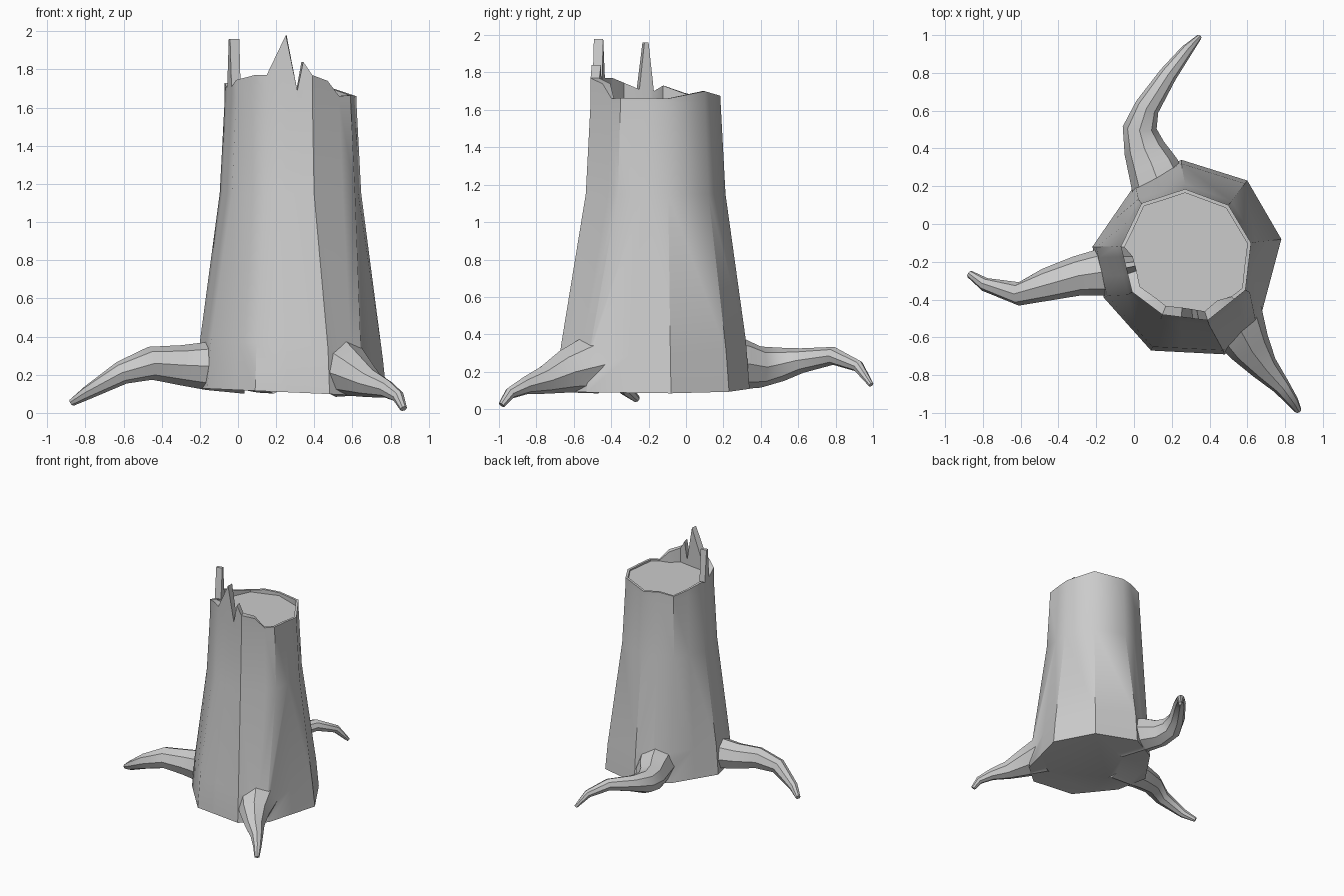
import bpy, bmesh, math
from mathutils import Vector

if "Cube" in bpy.data.objects:
    bpy.data.objects.remove(bpy.data.objects["Cube"])

CENTRE = Vector((0.275, -0.165))
# matching nine-sided outlines of the broken top and the flared foot
TOP = [(0.04, 0.11), (0.27, 0.185), (0.50, 0.10), (0.62, -0.10), (0.59, -0.35),
       (0.39, -0.51), (0.15, -0.48), (-0.01, -0.36), (-0.07, -0.12)]
FOOT = [(0.0, 0.20), (0.25, 0.34), (0.60, 0.23), (0.78, -0.08), (0.66, -0.53),
        (0.48, -0.69), (0.09, -0.67), (-0.16, -0.39), (-0.22, -0.12)]
# broken rim: position along the outline (corner index), height
RIM = [(0, 1.665), (0.5, 1.685), (1, 1.675), (2, 1.70), (3, 1.66), (3.5, 1.665),
       (4, 1.665), (4.3, 1.66), (4.6, 1.74), (5, 1.77), (5.2, 1.84), (5.33, 1.69),
       (5.58, 1.98), (6, 1.77), (6.4, 1.77), (7, 1.745), (7.4, 1.71), (7.53, 1.96),
       (7.64, 1.96), (7.78, 1.70), (8, 1.73), (8.5, 1.69)]
FLOOR = 1.65


def along(outline, t, scale=1.0):
    i = int(t)
    a, b = Vector(outline[i % 9]), Vector(outline[(i + 1) % 9])
    return CENTRE + (a.lerp(b, t - i) - CENTRE) * scale


def loft(name, rings):
    """Closed skin through equal-length rings, capped at both ends."""
    bm = bmesh.new()
    rows = [[bm.verts.new(p) for p in ring] for ring in rings]
    n = len(rows[0])
    for a, b in zip(rows, rows[1:]):
        for i in range(n):
            j = (i + 1) % n
            bm.faces.new((a[i], a[j], b[j], b[i]))
    bm.faces.new(rows[0])
    bm.faces.new(rows[-1])
    bmesh.ops.recalc_face_normals(bm, faces=bm.faces)
    mesh = bpy.data.meshes.new(name)
    bm.to_mesh(mesh)
    bm.free()
    obj = bpy.data.objects.new(name, mesh)
    bpy.context.collection.objects.link(obj)
    return obj


# trunk: foot, flare, waist, neck, rim, then down inside to the floor
rings = [[] for _ in range(7)]
for t, h in RIM:
    foot, flare = along(FOOT, t), along(FOOT, t, 0.96)
    waist, neck = along(TOP, t, 1.075), along(TOP, t)
    wall = 0.05 if 4.4 < t < 8 else 0.02
    inner = neck + (CENTRE - neck).normalized() * wall
    profile = [(foot, 0.12 - 0.045 * foot.x),
               (flare, 0.37 - 0.2 * max(0, flare.x - 0.3)),
               (waist, 1.15), (neck, 1.64), (neck, h), (inner, h), (inner, FLOOR)]
    for ring, (p, z) in zip(rings, profile):
        ring.append((p.x, p.y, z))
stump = loft("stump", rings)


def root(name, path, sides=8):
    """Tapering root; path points are x, y, z, radius."""
    pts = [Vector(p[:3]) for p in path]
    rows = []
    for i, p in enumerate(pts):
        d = (pts[min(i + 1, len(pts) - 1)] - pts[max(i - 1, 0)]).normalized()
        side = d.cross(Vector((0, 0, 1))).normalized()
        up = side.cross(d)
        r = path[i][3]
        rows.append([p + r * (math.cos(a) * side + math.sin(a) * up)
                     for a in (math.tau * k / sides for k in range(sides))])
    return loft(name, rows)


roots = [
    root("left_root", [(0.02, -0.24, 0.26, 0.16), (-0.17, -0.255, 0.245, 0.125),
                       (-0.30, -0.275, 0.25, 0.105), (-0.46, -0.32, 0.26, 0.087),
                       (-0.61, -0.37, 0.21, 0.062), (-0.79, -0.32, 0.105, 0.036),
                       (-0.87, -0.265, 0.055, 0.02)]),
    root("back_root", [(0.18, 0.08, 0.27, 0.17), (0.10, 0.30, 0.24, 0.135),
                       (0.055, 0.40, 0.225, 0.11), (0.03, 0.51, 0.24, 0.09),
                       (0.07, 0.62, 0.26, 0.066), (0.18, 0.79, 0.285, 0.048),
                       (0.28, 0.92, 0.23, 0.032), (0.345, 0.99, 0.13, 0.014)]),
    root("front_root", [(0.53, -0.50, 0.24, 0.16), (0.61, -0.65, 0.20, 0.115),
                        (0.69, -0.76, 0.155, 0.075), (0.78, -0.86, 0.125, 0.047),
                        (0.84, -0.94, 0.085, 0.032), (0.868, -0.985, 0.022, 0.019)]),
]

# grow the roots into the trunk
bpy.context.view_layer.objects.active = stump
stump.select_set(True)
for r in roots:
    mod = stump.modifiers.new("join", "BOOLEAN")
    mod.operation, mod.solver, mod.object = "UNION", "EXACT", r
    bpy.ops.object.modifier_apply(modifier=mod.name)
    bpy.data.objects.remove(r)
bpy.ops.object.shade_smooth_by_angle(angle=math.radians(40))
